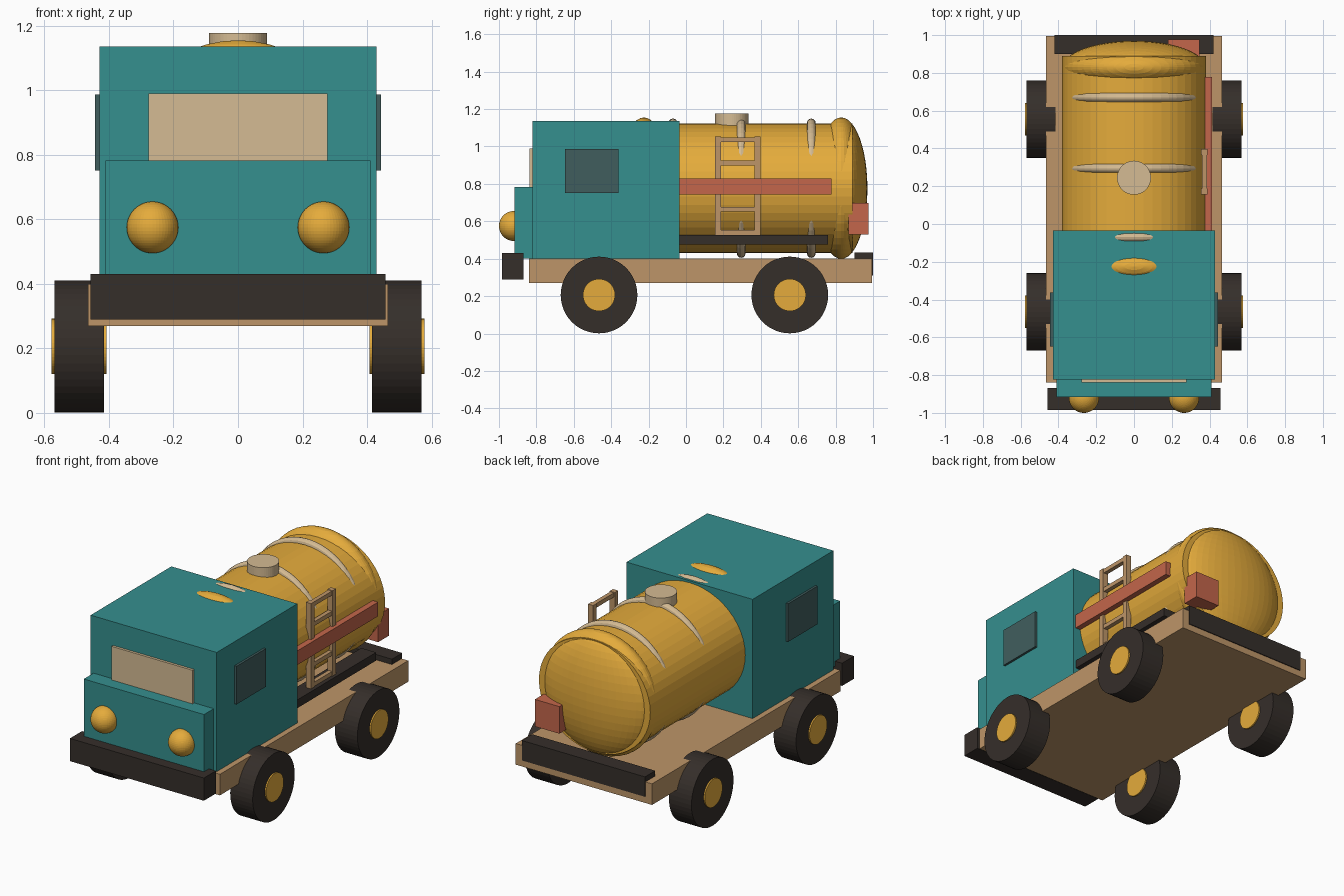
import bpy
from math import pi

if "Cube" in bpy.data.objects:
    bpy.data.objects.remove(bpy.data.objects["Cube"])


def material(name, r, g, b):
    m = bpy.data.materials.new(name)
    m.diffuse_color = (*[(c / 255) ** 2.2 for c in (r, g, b)], 1)
    m.use_nodes = True
    m.node_tree.nodes["Principled BSDF"].inputs["Base Color"].default_value = m.diffuse_color
    return m


TEAL = material("teal", 56, 142, 141)
YELLOW = material("yellow", 228, 170, 62)
TAN = material("tan", 188, 148, 104)
CREAM = material("cream", 212, 186, 146)
DARK = material("dark", 56, 50, 46)
GLASS = material("glass", 66, 94, 94)
RED = material("red", 194, 102, 76)


def finish(name, mat, scale=(1, 1, 1)):
    ob = bpy.context.object
    ob.name = ob.data.name = name
    ob.scale = scale
    bpy.ops.object.transform_apply(location=False, rotation=True, scale=True)
    ob.data.materials.append(mat)
    return ob


def box(name, mat, x, y, z):
    """Box from its (min, max) range on each axis."""
    bpy.ops.mesh.primitive_cube_add(size=1, location=[(a + b) / 2 for a, b in (x, y, z)])
    return finish(name, mat, [b - a for a, b in (x, y, z)])


def cylinder(name, mat, r, depth, loc, rot=(0, 0, 0), scale=(1, 1, 1)):
    bpy.ops.mesh.primitive_cylinder_add(vertices=48, radius=r, depth=depth, location=loc, rotation=rot)
    return finish(name, mat, scale)


def ball(name, mat, loc, scale):
    bpy.ops.mesh.primitive_uv_sphere_add(segments=48, ring_count=24, location=loc)
    return finish(name, mat, scale)


# Chassis and bumpers
box("chassis", TAN, (-.465, .465), (-.84, .995), (.27, .40))
box("front_bumper", DARK, (-.457, .457), (-.985, -.868), (.29, .43))
box("rear_bumper", DARK, (-.42, .42), (.9, 1.0), (.31, .433))

# Cab, hood and windscreen
box("cab", TEAL, (-.43, .43), (-.822, -.035), (.40, 1.135))
box("hood", TEAL, (-.41, .41), (-.917, -.80), (.40, .783))
box("windscreen", CREAM, (-.277, .277), (-.838, -.81), (.75, .99))

# Mirrored parts: side windows, headlights, wheels with hubs
for side, s in (("left", -1), ("right", 1)):
    box(side + "_window", GLASS, sorted((s * .42, s * .444)), (-.648, -.362), (.752, .987))
    ball(side + "_headlight", YELLOW, (s * .265, -.92, .575), (.08, .08, .08))
    for end, y in (("front", -.465), ("rear", .555)):
        cylinder(f"{end}_{side}_wheel", DARK, .205, .153, (s * .4925, y, .206), (0, pi / 2, 0))
        cylinder(f"{end}_{side}_hub", YELLOW, .086, .17, (s * .4925, y, .206), (0, pi / 2, 0))

# Oval tank with domed ends
TZ = .777
cylinder("tank", YELLOW, 1, 1.175, (0, .303, TZ), (pi / 2, 0, 0), (.38, .346, 1))
for end, y in (("front", -.225), ("rear", .83)):
    ball(end + "_tank_dome", YELLOW, (0, y, TZ), (.378, .14, .378))

# Round straps and filler hatch
for i, y in enumerate((-.07, .295, .67)):
    bpy.ops.mesh.primitive_torus_add(major_radius=.349, minor_radius=.0235, major_segments=48,
                                     minor_segments=12, location=(0, y, TZ), rotation=(pi / 2, 0, 0))
    finish(f"tank_strap_{i + 1}", CREAM)
cylinder("hatch", CREAM, .09, .08, (0, .245, 1.137))

# Ladder on the right side
for i, y in enumerate((.155, .365)):
    box(f"ladder_rail_{i + 1}", TAN, (.355, .39), (y, y + .032), (.525, 1.052))
for i in range(5):
    z = .54 + i * .124
    box(f"ladder_rung_{i + 1}", TAN, (.36, .386), (.16, .392), (z - .013, z + .013))

# Red stripe, hose tray and tail box
box("side_stripe", RED, (.37, .412), (-.18, .778), (.743, .83))
box("hose_tray", DARK, (.31, .41), (-.16, .76), (.475, .526))
box("tail_box", RED, (.18, .347), (.87, .977), (.53, .697))
